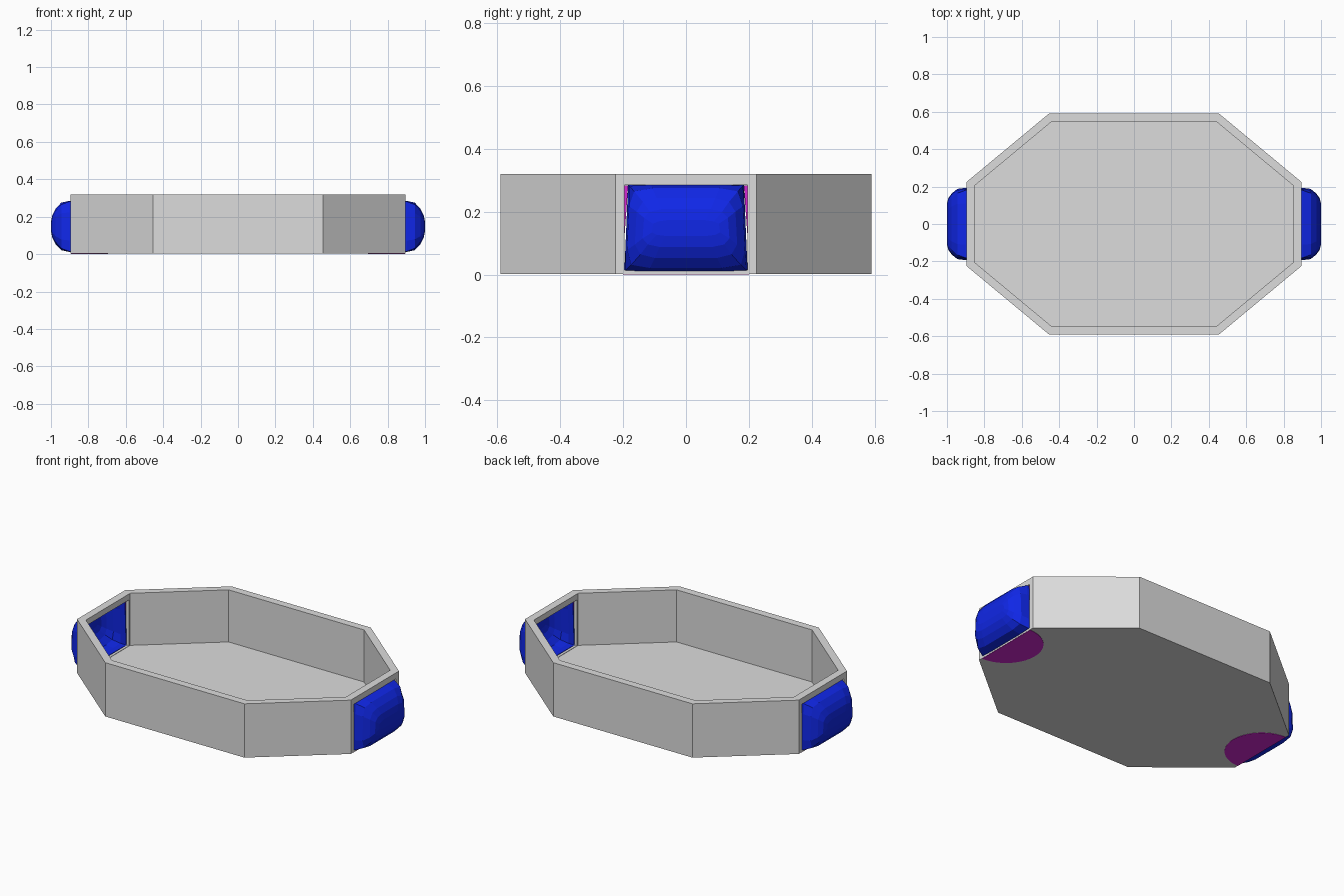
import bpy, bmesh
from math import sin, cos, pi

cube = bpy.data.objects.get("Cube")
if cube:
    bpy.data.objects.remove(cube, do_unlink=True)


def material(name, colour):
    m = bpy.data.materials.new(name)
    m.use_nodes = True
    m.diffuse_color = (*colour, 1)
    m.node_tree.nodes["Principled BSDF"].inputs["Base Color"].default_value = (*colour, 1)
    return m


GREY = material("light grey", (0.72, 0.72, 0.72))
BLUE = material("strong blue", (0.005, 0.02, 0.8))
MAGENTA = material("magenta", (0.66, 0.02, 0.66))


def loft(name, rings, mat, cap_start=True, cap_end=True):
    """Skin a list of equal-length point rings."""
    bm = bmesh.new()
    loops = [[bm.verts.new(p) for p in ring] for ring in rings]
    n = len(loops[0])
    for a, b in zip(loops, loops[1:]):
        for i in range(n):
            j = (i + 1) % n
            bm.faces.new((a[i], a[j], b[j], b[i]))
    if cap_start:
        bm.faces.new(loops[0][::-1])
    if cap_end:
        bm.faces.new(loops[-1])
    bmesh.ops.recalc_face_normals(bm, faces=bm.faces)
    mesh = bpy.data.meshes.new(name)
    bm.to_mesh(mesh)
    bm.free()
    mesh.materials.append(mat)
    ob = bpy.data.objects.new(name, mesh)
    bpy.context.collection.objects.link(ob)
    return ob


def octagon(ax, ay, bx, by, z):
    quarter = [(bx, by), (ax, ay)]
    pts = quarter + [(-x, y) for x, y in quarter[::-1]]
    pts += [(-x, -y) for x, y in pts]
    return [(x, y, z) for x, y in pts]


def box_rings(x0, x1, y, z0, z1):
    return [[(x, -y, z0), (x, y, z0), (x, y, z1), (x, -y, z1)] for x in (x0, x1)]


# Eight-sided tray with a thin floor
OUTER = (0.455, 0.59, 0.895, 0.225)
INNER = (0.443, 0.545, 0.85, 0.207)
tray = loft("tray", [octagon(*OUTER, 0.002), octagon(*OUTER, 0.32),
                     octagon(*INNER, 0.32), octagon(*INNER, 0.012)], GREY)

# Window openings in both end walls
for side in (-1, 1):
    cutter = loft("window_cutter", box_rings(side * 0.8, side * 0.95, 0.196, 0.014, 0.285), GREY)
    cutter.hide_render = True
    mod = tray.modifiers.new("window", "BOOLEAN")
    mod.operation = "DIFFERENCE"
    mod.solver = "EXACT"
    mod.object = cutter
    bpy.context.view_layer.objects.active = tray
    bpy.ops.object.modifier_apply(modifier=mod.name)
    bpy.data.objects.remove(cutter, do_unlink=True)


def pod_ring(side, x, hy, hz, corner):
    """Rectangle with softened corners, slightly narrower at the top."""
    quarter = [(1, 0.55), (corner, corner), (0.6, 1)]
    pts = quarter + [(-y, z) for y, z in quarter[::-1]]
    pts += [(-y, -z) for y, z in pts]
    return [(side * x, y * hy * (1 - 0.03 * (1 + z)), 0.148 + z * hz) for y, z in pts]


# Bulging hollow pods: x, half width, half height, corner fullness
POD = [(0.865, 0.196, 0.137, 1.0), (0.9, 0.196, 0.137, 0.98), (0.945, 0.19, 0.127, 0.92),
       (0.975, 0.165, 0.095, 0.88), (0.993, 0.14, 0.06, 0.87), (1.0, 0.11, 0.025, 0.85)]

for side, label in ((-1, "right"), (1, "left")):
    pod = loft(label + "_pod", [pod_ring(side, *r) for r in POD], BLUE, cap_start=False)
    shell = pod.modifiers.new("shell", "SOLIDIFY")
    shell.thickness = 0.006
    shell.offset = -1

    # Slim tapering linings in the window jambs
    for s in (-1, 1):
        loft(label + "_jamb_lining",
             [[(side * x, s * 0.195, 0.13), (side * x, s * 0.195, 0.284), (side * x, s * 0.184, 0.284)]
              for x in (0.868, 0.888)], MAGENTA)

    # Half-round plate under the floor
    arc = [(side * (0.894 - 0.2 * sin(pi * i / 20)), 0.2 * cos(pi * i / 20)) for i in range(21)]
    loft(label + "_base_plate", [[(x, y, z) for x, y in arc] for z in (0, 0.004)], MAGENTA)
